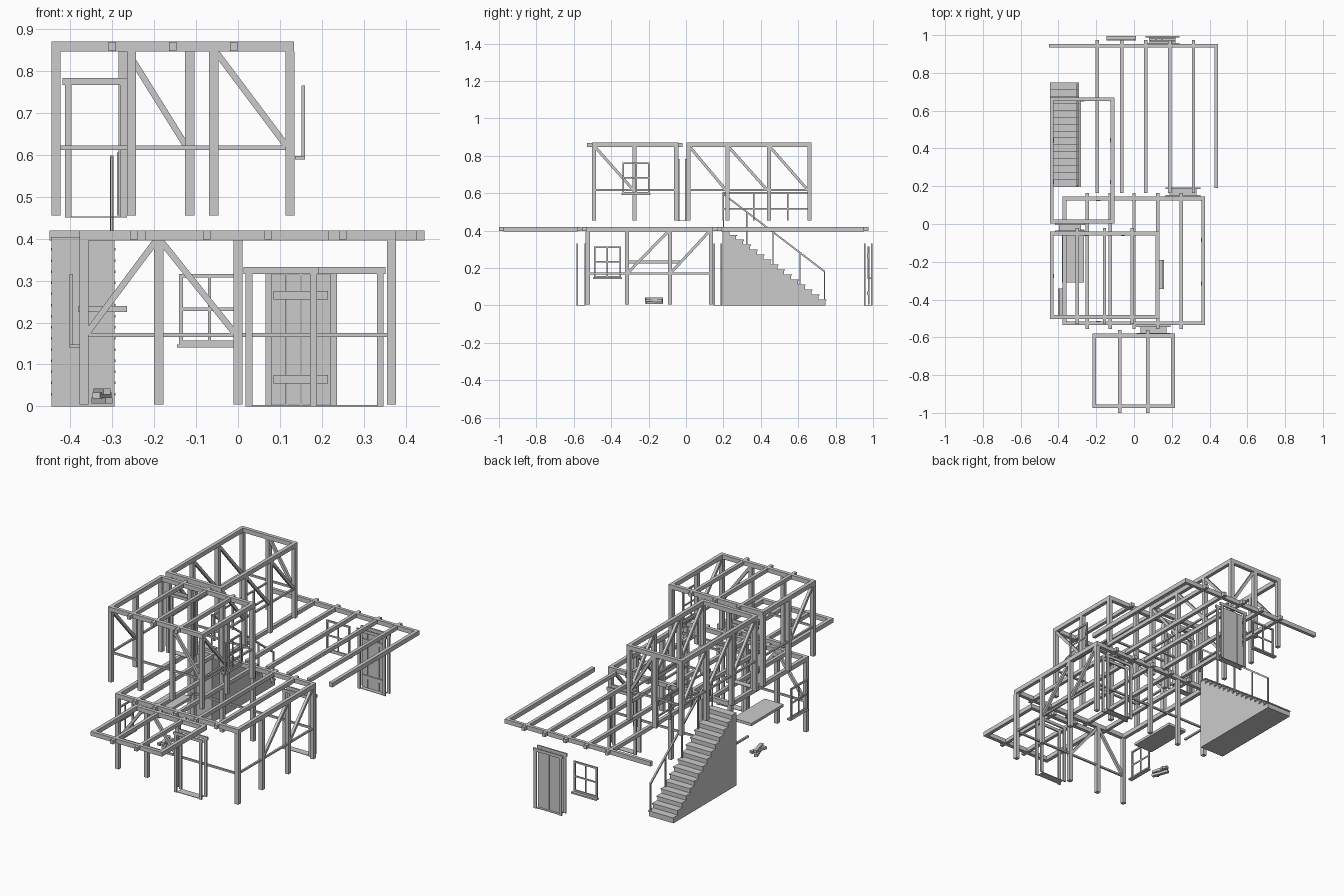
import bpy, bmesh, math
from mathutils import Vector, Matrix

if "Cube" in bpy.data.objects:
    bpy.data.objects.remove(bpy.data.objects["Cube"])


def make(name, mats):
    """One object made of transformed unit cubes."""
    bm = bmesh.new()
    for m in mats:
        bmesh.ops.create_cube(bm, size=1, matrix=m)
    me = bpy.data.meshes.new(name)
    bm.to_mesh(me)
    bm.free()
    ob = bpy.data.objects.new(name, me)
    bpy.context.collection.objects.link(ob)
    return ob


def box(x0, x1, y0, y1, z0, z1):
    return (Matrix.Translation(((x0 + x1) / 2, (y0 + y1) / 2, (z0 + z1) / 2))
            @ Matrix.Diagonal((x1 - x0, y1 - y0, z1 - z0, 1)))


def bar(a, b, w):
    """Square bar between two points, section aligned with its wall."""
    a, b = Vector(a), Vector(b)
    d = b - a
    z = d.normalized()
    y = Vector((0, 1, 0)) if abs(z.y) < 1e-3 else Vector((1, 0, 0))
    x = y.cross(z).normalized()
    y = z.cross(x)
    r = Matrix((x, y, z)).transposed().to_4x4()
    return Matrix.Translation((a + b) / 2) @ r @ Matrix.Diagonal((w, w, d.length, 1))


def post(x, y, z0, z1, w=.022):
    return box(x - w / 2, x + w / 2, y - w / 2, y + w / 2, z0, z1)


def ring(x0, x1, y0, y1, z0, z1, w=.02):
    return [box(x0, x1, y0, y0 + w, z0, z1), box(x0, x1, y1 - w, y1, z0, z1),
            box(x0, x0 + w, y0 + w, y1 - w, z0, z1), box(x1 - w, x1, y0 + w, y1 - w, z0, z1)]


def joists(xs, y0, y1, z0, z1):
    return [box(x - .009, x + .009, y0, y1, z0, z1) for x in xs]


# Ground floor ceiling beams, porch and rear roof beams
make("ground_beams", ring(-.378, .377, -.535, .145, .396, .42))
make("ground_joists", joists((-.248, -.125, 0, .125, .25), -.555, .165, .398, .419))
make("porch_beams", ring(-.22, .217, -.975, -.58, .396, .42))
make("porch_joists", joists((-.075, .072), -1.0, -.56, .398, .419))
make("rear_roof_beams", [box(-.45, .445, .935, .953, .396, .42),
                         box(.425, .445, .19, .935, .396, .42)])
make("rear_roof_joists", joists((-.195, -.065, .062, .19, .315), .165, .975, .398, .419))

# Ground floor walls
GX, GY = (-.367, -.189, 0, .366), (-.525, -.315, -.085, .133)
make("ground_posts", [post(x, y, .005, .396) for x in GX for y in (GY[0], GY[3])]
     + [post(GX[3], y, .005, .396) for y in GY[1:3]])
make("ground_rails", [box(-.367, .366, y - .005, y + .005, .165, .175) for y in (GY[0], GY[3])]
     + [box(.361, .371, GY[0], GY[3], .165, .175), box(-.372, -.362, -.02, .133, .165, .175)])
make("ground_braces",
     [bar((-.36, GY[0], .175), (-.195, GY[0], .396), .015),
      bar((-.185, GY[0], .396), (-.008, GY[0], .175), .015)]
     + [bar((GX[3], a, .175), (GX[3], b, .396), .015) for a, b in ((-.31, -.095), (-.08, .125))])

# Upper front room
UX, UY = (-.434, -.254, -.058, .124), (-.492, -.275, -.052)
make("upper_front_beams", ring(-.445, .134, -.502, -.04, .846, .87))
make("upper_front_joists", joists((-.3, -.156, -.01), -.53, -.02, .848, .869))
make("upper_front_posts", [post(x, y, .455, .846) for x in UX for y in (UY[0], UY[2])]
     + [post(x, UY[1], .455, .846) for x in (UX[0], UX[3])])
make("upper_front_rails", [box(UX[0], UX[3], UY[0] - .005, UY[0] + .005, .612, .622)]
     + [box(-.254, UX[3], UY[2] - .005, UY[2] + .005, .612, .622)]
     + [box(x - .005, x + .005, UY[0], UY[2], .612, .622) for x in (UX[0], UX[3])])
make("upper_front_braces", [bar((-.05, UY[0], .842), (.115, UY[0], .622), .015)]
     + [bar((x, -.485, .846), (x, -.28, .615), .015) for x in (UX[0], UX[3])])

# Upper rear room
RX, RY = (-.434, -.274, -.115), (.014, .222, .443, .66)
make("upper_rear_beams", ring(-.445, -.104, .003, .671, .846, .87))
make("upper_rear_posts", [post(x, y, .455, .846) for x in (RX[0], RX[2]) for y in RY]
     + [post(RX[1], y, .455, .846) for y in (RY[0], RY[3])])
make("upper_rear_rails", [box(x - .005, x + .005, RY[0], RY[3], .612, .622) for x in (RX[0], RX[2])]
     + [box(RX[0], RX[2], RY[3] - .005, RY[3] + .005, .612, .622),
        box(RX[1], RX[2], RY[0] - .005, RY[0] + .005, .612, .622)])
make("upper_rear_braces",
     [bar((x, a + .01, .843), (x, b - .01, .618), .015)
      for x in (RX[0], RX[2]) for a, b in zip(RY, RY[1:])]
     + [bar((-.262, RY[3], .843), (-.123, RY[3], .62), .015)])


# Door frames: front and back casing, sill and lintel
def door_frame(name, x0, x1, ya, yb, z0, h, w=.016):
    parts = [box(x0 + w, x1 - w, ya, yb, z0, z0 + .003)]
    for y in (ya, yb):
        s = .004
        parts += [box(x0, x0 + w, y - s, y + s, z0, z0 + h - w),
                  box(x1 - w, x1, y - s, y + s, z0, z0 + h - w),
                  box(x0 - .005, x1 + .005, y - s, y + s, z0 + h - w, z0 + h)]
    make(name, parts)


door_frame("front_door_frame", .018, .188, -.582, -.54, 0, .332)
door_frame("middle_door_frame", .172, .347, .15, .188, 0, .332)
door_frame("rear_door_frame", .065, .236, .955, .992, 0, .332)
door_frame("upper_door_frame", -.413, -.265, -.038, -.002, .45, .333)

# Plank door with straps
make("rear_door_planks", [box(.08 + i * .0355, .114 + i * .0355, .972, .982, .005, .314)
                          for i in range(4)])
make("rear_door_straps", [box(.085, .215, .967, .972, z, z + .02) for z in (.055, .255)])


# Windows: built facing -y, then turned into place
def window(name, loc, turn, w=.145, h=.168):
    t, d = .009, .004
    parts = [box(-w / 2, -w / 2 + t, -d, d, 0, h), box(w / 2 - t, w / 2, -d, d, 0, h),
             box(-w / 2, w / 2, -d, d, h - t, h), box(-w / 2, w / 2, -d, d, 0, t),
             box(-.004, .004, -d / 2, d / 2, t, h - t),
             box(-w / 2, w / 2, -d / 2, d / 2, h / 2 - .004, h / 2 + .004),
             box(-w / 2 - .005, w / 2 + .005, -d, .02, -.008, 0)]
    ob = make(name, parts)
    ob.location = loc
    ob.rotation_euler.z = math.radians(turn)


window("rear_window", (-.068, .975, .148), 0)
window("left_window", (-.398, -.42, .148), -90)
window("upper_right_window", (.156, -.267, .597), 90)

# Serving counter on the open left side
make("counter_board", [box(-.38, -.265, -.31, -.03, .225, .24)])

# Log pile
make("logs", [Matrix.Translation((-.324, -.17, z)) @ Matrix.Rotation(a, 4, 'Z')
              @ Matrix.Diagonal((.018, .095, .014, 1))
              for z, a in ((.014, .35), (.026, -.3), (.036, .25))])

# Stair: solid stepped profile extruded across its width
N, Y0, Y1, TOP = 15, .195, .745, .398
run, rise = (Y1 - Y0) / N, TOP / N
pts = [(Y1, 0), (Y0, 0)]
for i in range(N):
    z = TOP - i * rise
    pts += [(Y0 + i * run, z), (Y0 + (i + 1) * run, z)]
bm = bmesh.new()
f = bm.faces.new([bm.verts.new((-.445, y, z)) for y, z in pts])
ext = bmesh.ops.extrude_face_region(bm, geom=[f])
bmesh.ops.translate(bm, vec=(.15, 0, 0),
                    verts=[v for v in ext["geom"] if isinstance(v, bmesh.types.BMVert)])
bmesh.ops.recalc_face_normals(bm, faces=bm.faces)
me = bpy.data.meshes.new("stair")
bm.to_mesh(me)
bm.free()
bpy.context.collection.objects.link(bpy.data.objects.new("stair", me))
make("stair_treads", [box(-.446, -.292, Y0 + i * run, Y0 + (i + 1) * run + .005,
                          TOP - i * rise, TOP - i * rise + .006) for i in range(N)])

# Stair banister
make("banister_rail", [bar((-.301, .742, .18), (-.301, .2, .595), .009)])
make("banister_posts", [post(-.301, y, z, z1, .007) for y, z, z1 in
                        ((.74, 0, .18), (.61, .1, .28), (.465, .2, .39), (.325, .3, .5), (.2, .4, .595))])

# Landing railing
make("landing_rails", [box(-.289, -.281, .195, .67, z, z + .008) for z in (.512, .597)])
make("landing_posts", [post(-.285, y, .455, .6, .008) for y in (.2, .362, .545, .665)])
